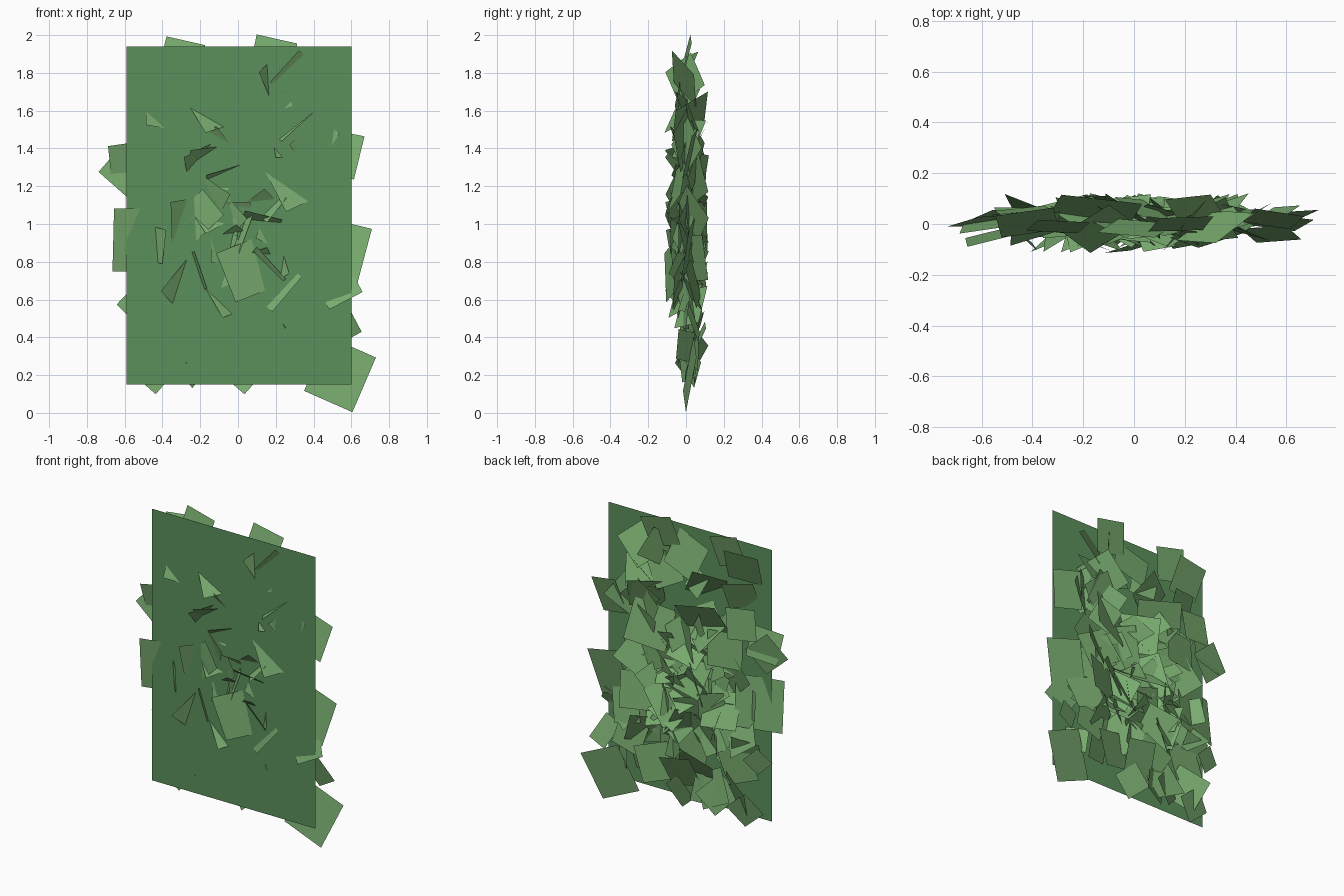
import bpy, bmesh, math, random
from mathutils import Matrix, Vector

random.seed(8)


def material(name, rgb):
    m = bpy.data.materials.new(name)
    m.diffuse_color = (*rgb, 1)
    return m


panel_green = material("panel_green", (0.105, 0.28, 0.105))
leaf_green = material("leaf_green", (0.19, 0.41, 0.16))


def make_object(name, bm, mat):
    me = bpy.data.meshes.new(name)
    bm.to_mesh(me)
    bm.free()
    me.materials.append(mat)
    ob = bpy.data.objects.new(name, me)
    bpy.context.collection.objects.link(ob)
    return ob


def card(bm, x, y, z, w, h, spin, tilt_x, tilt_z, limit=None):
    """Flat square leaf, flattened until it fits the foliage depth.
    With a limit, leaves that reach past the outline are skipped."""
    for _ in range(40):
        m = (Matrix.Translation((x, y, z)) @ Matrix.Rotation(tilt_z, 4, 'Z')
             @ Matrix.Rotation(tilt_x, 4, 'X') @ Matrix.Rotation(spin, 4, 'Y'))
        pts = [m @ Vector((sx * w / 2, 0, sz * h / 2))
               for sx, sz in ((-1, -1), (1, -1), (1, 1), (-1, 1))]
        if all(-0.115 <= p.y <= 0.122 for p in pts):
            break
        tilt_x *= 0.9
        tilt_z *= 0.9
    if limit and any(abs(p.x) > limit or not 0.13 < p.z < 1.94 for p in pts):
        return 0
    bm.faces.new([bm.verts.new(p) for p in pts])
    return 1


# Flat backing panel near the front
bm = bmesh.new()
bm.faces.new([bm.verts.new(p) for p in (
    (-0.59, -0.055, 0.15), (0.602, -0.055, 0.15),
    (0.602, -0.055, 1.94), (-0.59, -0.055, 1.94))])
make_object("backing_panel", bm, panel_green)

# Leaves that overhang the panel outline: x, y, z, width, height, spin, tilt x, tilt z
bm = bmesh.new()
for x, y, z, w, h, *angles in (
        (0.54, 0.02, 0.205, 0.28, 0.32, 24, -8, 7),
        (0.55, 0.01, 0.86, 0.25, 0.30, 14, -10, -5),
        (0.545, 0.02, 1.37, 0.20, 0.24, 12, -14, -6),
        (-0.51, -0.035, 0.915, 0.31, 0.335, 0, 6, 14),
        (-0.595, 0.01, 1.28, 0.21, 0.20, 42, -8, 8),
        (-0.575, 0.0, 1.33, 0.21, 0.20, -8, 12, 10),
        (-0.30, -0.01, 1.87, 0.21, 0.21, 13, -12, 0),
        (0.185, 0.0, 1.88, 0.22, 0.21, 13, -14, 5),
        (-0.45, 0.03, 0.22, 0.18, 0.17, 42, -12, 10),
        (0.03, 0.02, 0.215, 0.17, 0.17, 40, -14, -12),
        (-0.55, 0.04, 0.57, 0.14, 0.13, 45, -10, 14),
        (0.54, -0.04, 0.65, 0.20, 0.14, -30, -22, -8),
        (0.56, 0.04, 0.48, 0.19, 0.12, 60, 14, 12)):
    card(bm, x, y, z, w, h, *map(math.radians, angles))
make_object("edge_leaves", bm, leaf_green)

# Larger leaves on the back of the panel: x, z, size
bm = bmesh.new()
for x, z, s in (
        (0.32, 1.77, 0.23), (0.01, 1.76, 0.24), (-0.42, 1.80, 0.23),
        (0.16, 1.63, 0.20), (-0.135, 1.60, 0.22), (0.20, 1.77, 0.2),
        (-0.39, 1.60, 0.20), (-0.17, 1.36, 0.33), (-0.44, 1.45, 0.20),
        (0.30, 0.82, 0.24), (0.41, 0.69, 0.22), (0.08, 0.81, 0.26),
        (-0.06, 0.96, 0.28), (-0.32, 1.25, 0.23), (-0.28, 0.84, 0.23),
        (0.19, 0.37, 0.24), (-0.03, 0.54, 0.25), (-0.21, 0.30, 0.22),
        (-0.39, 0.31, 0.22), (-0.39, 0.50, 0.23), (0.23, 1.27, 0.27),
        (-0.45, 0.60, 0.19), (0.38, 0.50, 0.2), (0.28, 1.45, 0.22)):
    high = z > 1.55
    card(bm, x, random.uniform(-0.02, 0.02) if high else random.uniform(0.01, 0.06),
         z, s, s, random.uniform(-0.7, 0.7),
         random.gauss(0, 0.35), random.gauss(0, 0.35))
make_object("large_leaves", bm, leaf_green)

# Random fill, denser towards the middle of the panel
bm = bmesh.new()
count = 0
while count < 95:
    w = random.uniform(0.15, 0.26)
    count += card(bm, random.gauss(0, 0.28), random.gauss(0.006, 0.026),
                  random.gauss(0.98, 0.40), w, w * random.uniform(0.85, 1.1),
                  random.uniform(-math.pi, math.pi),
                  random.gauss(0, 0.4), random.gauss(0, 0.4), limit=0.6)
make_object("fill_leaves", bm, leaf_green)
